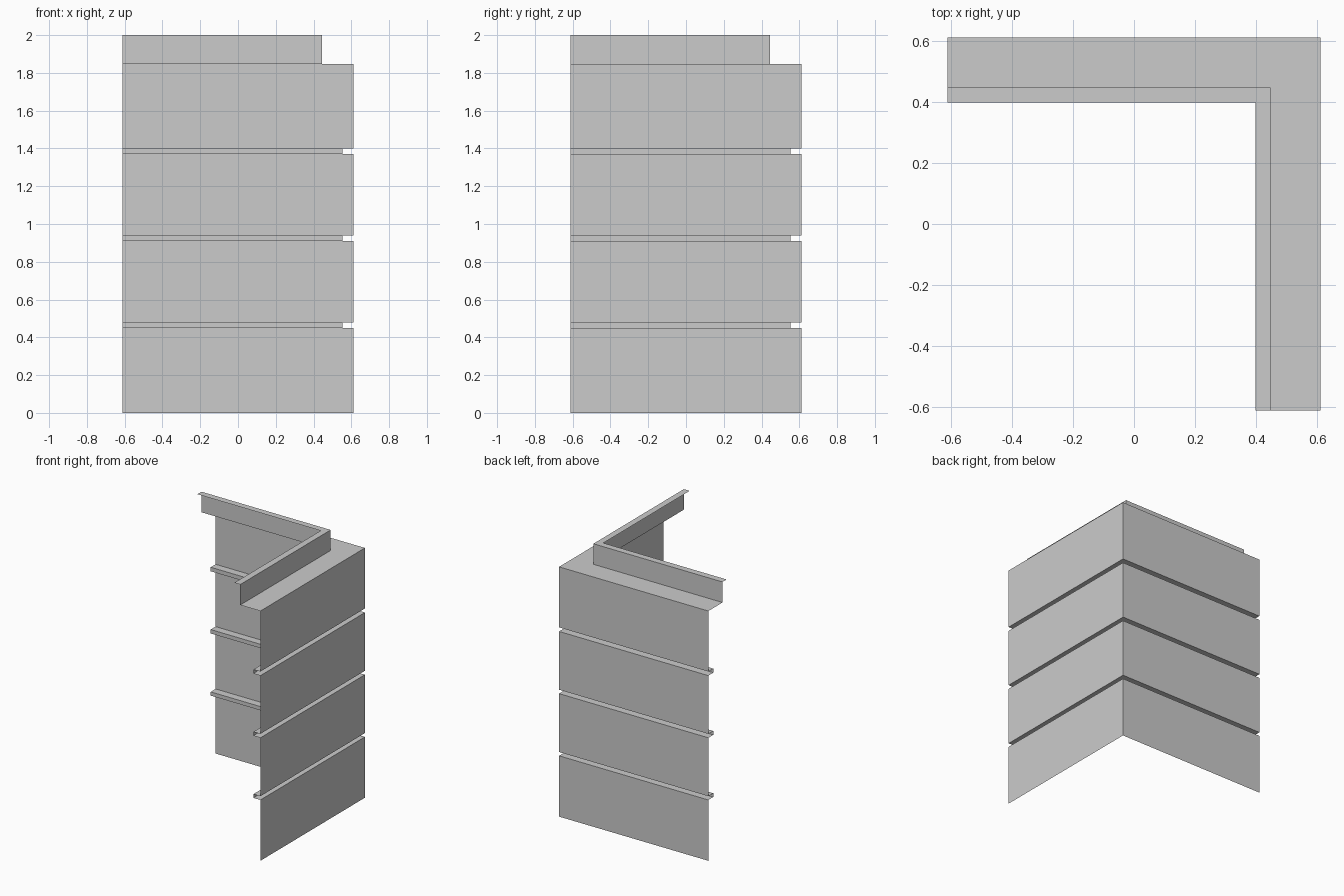
import bpy, bmesh

if "Cube" in bpy.data.objects:
    bpy.data.objects.remove(bpy.data.objects["Cube"])

H = 0.611          # half width of the corner piece
GROOVE = 0.057     # groove depth

# Cross-section: (inset from the outer face, height)
profile = [(0, 0)]
for z0, z1 in [(0.45, 0.478), (0.91, 0.939), (1.37, 1.4)]:
    profile += [(0, z0), (GROOVE, z0), (GROOVE, z1), (0, z1)]
# Top ledge, upstand and inward lip
profile += [(0, 1.848), (0.165, 1.848), (0.165, 2.0), (0.213, 2.0)]

# Sweep the thin sheet along both walls with a mitred corner
bm = bmesh.new()
rows = []
for d, z in profile:
    o = H - d
    rows.append([bm.verts.new(p) for p in ((o, -H, z), (o, o, z), (-H, o, z))])
for a, b in zip(rows, rows[1:]):
    for i in range(2):
        bm.faces.new((a[i], a[i + 1], b[i + 1], b[i]))

mesh = bpy.data.meshes.new("corner_cladding")
bm.to_mesh(mesh)
bm.free()
bpy.context.collection.objects.link(bpy.data.objects.new("corner_cladding", mesh))
